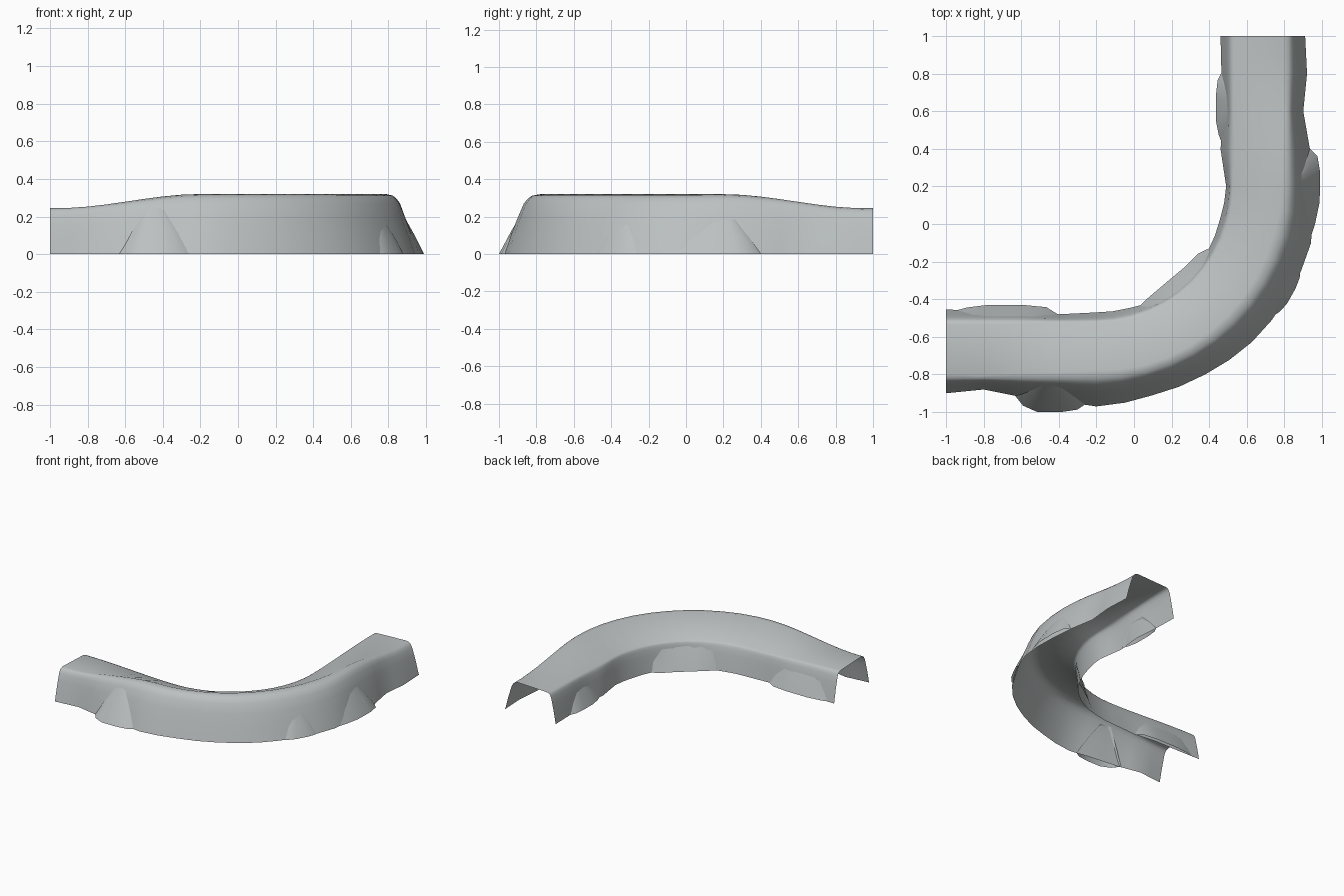
import bpy
import math
from mathutils import Vector

cube = bpy.data.objects.get("Cube")
if cube:
    bpy.data.objects.remove(cube)

# Flat stone colour
stone = bpy.data.materials.new("grey_stone")
stone.use_nodes = True
GREY = (0.50, 0.53, 0.53, 1)
stone.diffuse_color = GREY
bsdf = stone.node_tree.nodes["Principled BSDF"]
bsdf.inputs["Base Color"].default_value = GREY
bsdf.inputs["Roughness"].default_value = 0.8

# Path: four straight steps, six arc steps, four straight steps
PIVOT = Vector((-0.2, 0.2, 0))
RADIUS, STEP, LAST = 0.87, 0.2, 14
# Distance of the wall foot from the path at each step, outer and inner side
FOOT = {
    1: [.23, .21, .25, .27, .30, .28, .285, .30, .305, .31, .28, .265, .23, .25, .24],
    -1: [.215, .21, .21, .19, .20, .20, .185, .18, .185, .19, .18, .21, .19, .205, .21],
}
# Wall profile from foot to top: (share of height, share of the spread)
WALL = [(0, 1), (.4, .7), (.63, .5), (.845, .3), (.93, .14), (.975, 0), (1, -.3)]
# Rim height at the ends and round the bend: the top banks inward
RIM = {1: (.245, .32), -1: (.235, .21)}


def lerp(a, b, t):
    return a + (b - a) * t


def place(i, offset, z):
    """Point beside the path at step i, positive offsets outward."""
    angle = math.radians(15) * min(max(i - 4, 0), 6)
    out = Vector((math.sin(angle), -math.cos(angle), 0))
    along = Vector((math.cos(angle), math.sin(angle), 0))
    run = STEP * (min(i - 4, 0) + max(i - 10, 0))
    return PIVOT + out * (RADIUS + offset) + along * run + Vector((0, 0, z))


def height(i, side):
    t = min(max((min(i, LAST - i) - .25) / 3.75, 0), 1)
    return lerp(*RIM[side], t * t * (3 - 2 * t))


def foot(i, side):
    k = min(int(i), LAST - 1)
    return lerp(FOOT[side][k], FOOT[side][k + 1], i - k)


def wall(i, side, share):
    """Wall distance from the path at a share of the full height."""
    for (z0, w0), (z1, w1) in zip(WALL, WALL[1:]):
        if share <= z1:
            spread = lerp(w0, w1, (share - z0) / (z1 - z0))
            break
    return lerp(.153, foot(i, side), spread)


def sheet(name, rows, flip=False):
    """Open surface through rows of points."""
    n = len(rows[0])
    verts = [p for row in rows for p in row]
    faces = []
    for r in range(len(rows) - 1):
        for c in range(n - 1):
            a = r * n + c
            quad = (a, a + 1, a + n + 1, a + n)
            faces.append(quad[::-1] if flip else quad)
    mesh = bpy.data.meshes.new(name)
    mesh.from_pydata(verts, [], faces)
    mesh.materials.append(stone)
    obj = bpy.data.objects.new(name, mesh)
    bpy.context.collection.objects.link(obj)
    bpy.ops.object.select_all(action="DESELECT")
    obj.select_set(True)
    bpy.context.view_layer.objects.active = obj
    bpy.ops.object.shade_smooth_by_angle(angle=math.radians(60))


# Curved ridge: a hollow wall swept round the bend
steps = [k / 2 for k in range(2 * LAST + 1)]
rows = []
for side, outline in ((1, WALL), (-1, WALL[::-1])):
    for share, _ in outline:
        rows.append([place(i, side * wall(i, side, share), share * height(i, side))
                     for i in steps])
sheet("curved_ridge", rows)

# Rock buttresses leaning on the walls
BULGE = [(-1, 0), (-.75, .6), (-.35, 1), (.3, 1), (.75, .75), (1, 0)]


def buttress(name, side, centre, half, crest, reach, top):
    base, middle, upper = [], [], []
    for u, swell in BULGE:
        i = centre + u * half
        j = centre + u * crest
        low = lerp(foot(i, side) - .006, reach, swell)
        high = wall(j, side, top / height(j, side)) - .003
        base.append(place(i, side * low, 0))
        middle.append(place(lerp(i, j, .45), side * lerp(low, high, .45), top * .48))
        upper.append(place(j, side * high, top))
    sheet(name, [base, middle, upper], flip=side < 0)


buttress("front_buttress", 1, 2.77, .96, .22, .33, .255)
buttress("corner_buttress", 1, 8.05, .45, .12, .32, .17)
buttress("side_buttress", 1, 10.07, .97, .2, .32, .2)
buttress("inner_corner_slab", -1, 6.7, 1.43, 1.2, .235, .17)
buttress("inner_front_slab", -1, 1.62, 1.4, .9, .24, .16)
buttress("inner_side_buttress", -1, 12.1, .97, .35, .235, .14)
